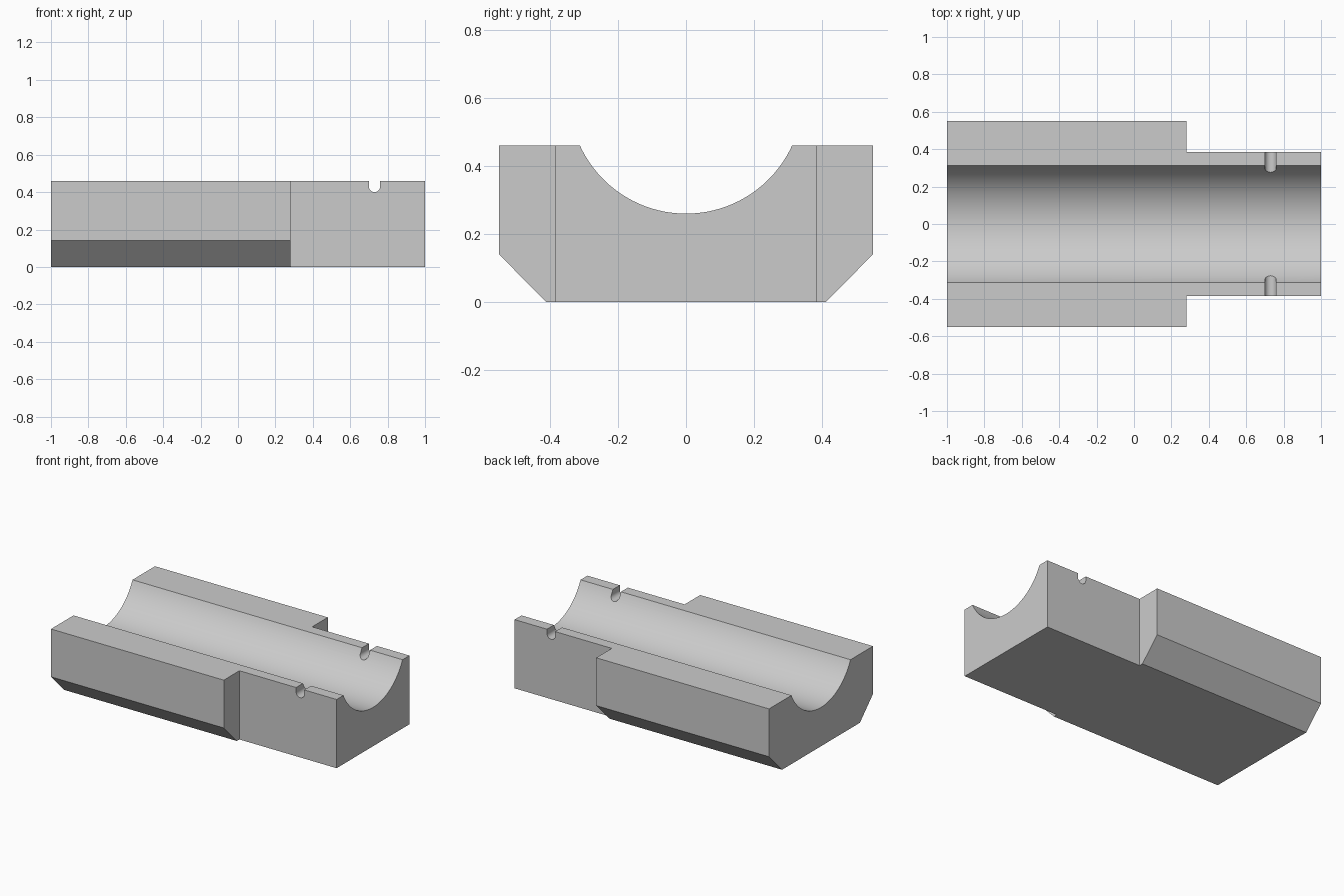
import bpy
import bmesh
from math import sin, cos, pi, asin, radians
from mathutils import Vector

old = bpy.data.objects.get("Cube")
if old:
    bpy.data.objects.remove(old, do_unlink=True)

TOP = 0.46
HALF_WIDE, HALF_NARROW = 0.55, 0.385
STEP_X = 0.28
GROOVE_HALF, GROOVE_FLOOR = 0.312, 0.26
NOTCH_X, NOTCH_R, NOTCH_FLOOR = 0.73, 0.03, 0.40

grey = bpy.data.materials.new("light_grey")
grey.use_nodes = True
colour = (0.6, 0.6, 0.6, 1)
grey.diffuse_color = colour
grey.node_tree.nodes["Principled BSDF"].inputs["Base Color"].default_value = colour


def prism(name, outline, sweep):
    """Extrude a closed outline of 3D points along a vector."""
    bm = bmesh.new()
    face = bm.faces.new([bm.verts.new(p) for p in outline])
    extruded = bmesh.ops.extrude_face_region(bm, geom=[face])["geom"]
    moved = [v for v in extruded if isinstance(v, bmesh.types.BMVert)]
    bmesh.ops.translate(bm, verts=moved, vec=Vector(sweep))
    bmesh.ops.recalc_face_normals(bm, faces=bm.faces)
    mesh = bpy.data.meshes.new(name)
    bm.to_mesh(mesh)
    bm.free()
    mesh.materials.append(grey)
    obj = bpy.data.objects.new(name, mesh)
    bpy.context.collection.objects.link(obj)
    return obj


def cut(target, cutter):
    """Subtract the cutter from the target, then discard it."""
    bpy.context.view_layer.objects.active = target
    mod = target.modifiers.new("cut", "BOOLEAN")
    mod.operation = "DIFFERENCE"
    mod.solver = "EXACT"
    mod.object = cutter
    bpy.ops.object.modifier_apply(modifier=mod.name)
    bpy.data.objects.remove(cutter, do_unlink=True)


# Cradle block: chamfered section with a round trough, swept along x
sag = TOP - GROOVE_FLOOR
radius = (GROOVE_HALF ** 2 + sag ** 2) / (2 * sag)
centre_z = GROOVE_FLOOR + radius
half_angle = asin(GROOVE_HALF / radius)
steps = 48
section = [(HALF_WIDE, TOP), (HALF_WIDE, 0.14), (0.412, 0),
           (-0.412, 0), (-HALF_WIDE, 0.14), (-HALF_WIDE, TOP)]
for i in range(steps + 1):
    a = half_angle * (2 * i / steps - 1)
    section.append((radius * sin(a), centre_z - radius * cos(a)))
block = prism("cradle_block", [(-1, y, z) for y, z in section], (2, 0, 0))

# Narrow end: both sides stepped in
for side in (-1, 1):
    y0, y1 = side * HALF_NARROW, side * 0.8
    plan = [(STEP_X, y0, -0.2), (1.2, y0, -0.2), (1.2, y1, -0.2), (STEP_X, y1, -0.2)]
    cut(block, prism("side_cutter", plan, (0, 0, 1)))

# Round-bottomed notch across both rims
notch = [(NOTCH_X + NOTCH_R, -0.8, 0.6), (NOTCH_X - NOTCH_R, -0.8, 0.6)]
for i in range(17):
    a = pi + pi * i / 16
    notch.append((NOTCH_X + NOTCH_R * cos(a), -0.8,
                  NOTCH_FLOOR + NOTCH_R + NOTCH_R * sin(a)))
cut(block, prism("notch_cutter", notch, (0, 1.6, 0)))

# Smooth trough and notches, crisp edges elsewhere
bpy.ops.object.select_all(action="DESELECT")
block.select_set(True)
bpy.context.view_layer.objects.active = block
bpy.ops.object.shade_smooth_by_angle(angle=radians(30))
